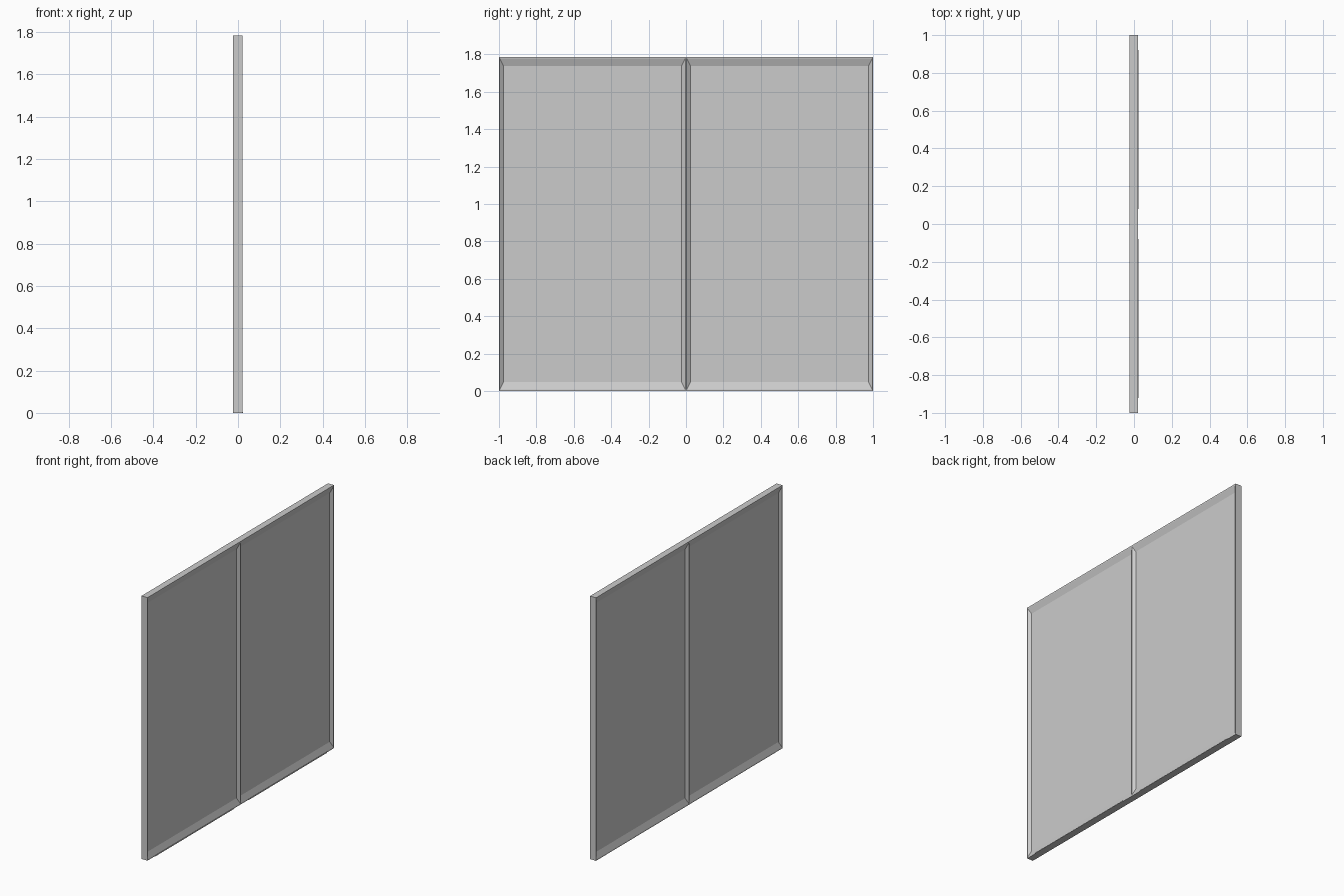
import bpy, bmesh

if "Cube" in bpy.data.objects:
    bpy.data.objects.remove(bpy.data.objects["Cube"])

H = 1.785            # overall height
X0, X1 = -0.0245, 0.0205   # frame back and front planes
DEPTH = 0.015        # recess of each pane


def rect(bm, x, dy, dz):
    """Rectangle of the half panel, inset by dy / dz."""
    return [bm.verts.new((x, y, z)) for y, z in
            ((dy, dz), (1 - dy, dz), (1 - dy, H - dz), (dy, H - dz))]


def bridge(bm, a, b):
    for i in range(4):
        j = (i + 1) % 4
        bm.faces.new((a[i], a[j], b[j], b[i]))


def finish(bm, name):
    bmesh.ops.recalc_face_normals(bm, faces=bm.faces)
    me = bpy.data.meshes.new(name)
    bm.to_mesh(me)
    bm.free()
    ob = bpy.data.objects.new(name, me)
    bpy.context.collection.objects.link(ob)
    mod = ob.modifiers.new("mirror", 'MIRROR')
    mod.use_axis = (False, True, False)
    mod.use_clip = True
    return ob


# Double panel: thin rim, sloping frame and recessed pane on both sides
bm = bmesh.new()
loops = [rect(bm, X0 + DEPTH, 0.024, 0.048),
         rect(bm, X0, 0.004, 0.008),
         rect(bm, X0, 0, 0),
         rect(bm, X1, 0, 0),
         rect(bm, X1, 0.004, 0.008),
         rect(bm, X1 - DEPTH, 0.024, 0.048)]
for a, b in zip(loops, loops[1:]):
    bridge(bm, a, b)
bm.faces.new(loops[0])
bm.faces.new(loops[-1])
bmesh.ops.recalc_face_normals(bm, faces=bm.faces)
# open the hidden wall where the two halves join
inner = [f for f in bm.faces
         if all(abs(v.co.y) < 1e-6 for v in f.verts)]
bmesh.ops.delete(bm, geom=inner, context='FACES_ONLY')
finish(bm, "double_panel")

# Slim bottom lip under each pane
bm = bmesh.new()
bmesh.ops.create_cube(bm, size=1)
for v in bm.verts:
    v.co.x = 0.0245 if v.co.x > 0 else 0.0195
    v.co.y = 0.92 if v.co.y > 0 else 0.08
    v.co.z = 0.004 if v.co.z > 0 else 0
finish(bm, "bottom_lip")
